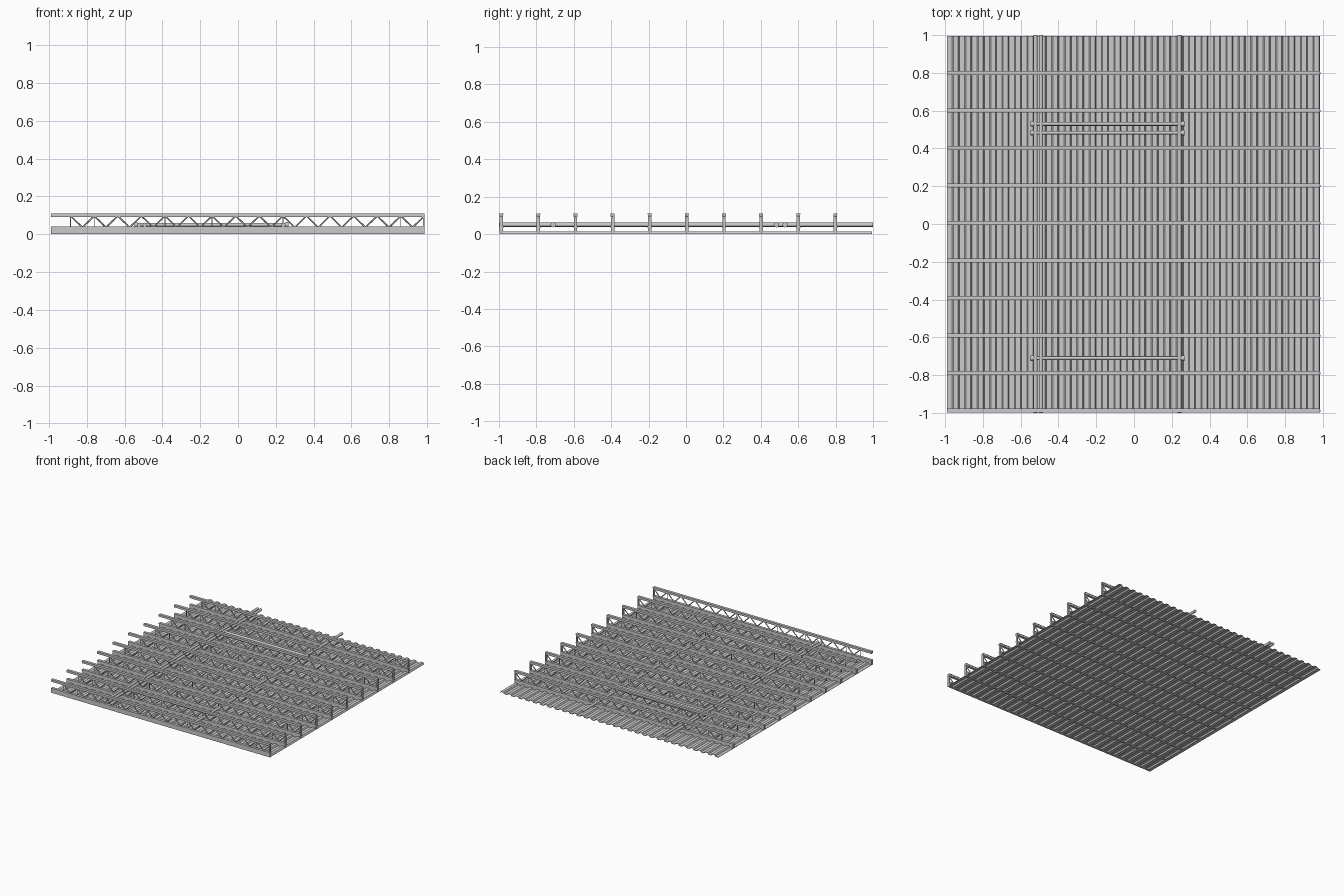
import bpy, bmesh, math
from mathutils import Vector, Matrix

if "Cube" in bpy.data.objects:
    bpy.data.objects.remove(bpy.data.objects["Cube"])

X0, X1 = -0.99, 0.985


def make_object(name, bm):
    bmesh.ops.recalc_face_normals(bm, faces=bm.faces)
    mesh = bpy.data.meshes.new(name)
    bm.to_mesh(mesh)
    bm.free()
    ob = bpy.data.objects.new(name, mesh)
    bpy.context.collection.objects.link(ob)
    return ob


def add_box(bm, lo, hi):
    lo, hi = Vector(lo), Vector(hi)
    m = Matrix.Translation((lo + hi) / 2) @ Matrix.Diagonal((*(hi - lo), 1))
    bmesh.ops.create_cube(bm, size=1, matrix=m)


def add_rod(bm, a, b, r, sides):
    a, b = Vector(a), Vector(b)
    d = b - a
    m = Matrix.Translation((a + b) / 2) @ d.to_track_quat('Z', 'Y').to_matrix().to_4x4()
    bmesh.ops.create_cone(bm, cap_ends=True, segments=sides, radius1=r, radius2=r,
                          depth=d.length, matrix=m)


# Corrugated deck: trapezoid ribs running front to back
ribs = 30
pitch = (X1 - X0) / ribs
top, t = 0.014, 0.003
line = []
for i in range(ribs):
    x = X0 + i * pitch
    line += [(x, t), (x + 0.42 * pitch, t), (x + 0.52 * pitch, top), (x + 0.9 * pitch, top)]
line.append((X1, t))
bm = bmesh.new()
rows = [[bm.verts.new((x, y, z - dz)) for x, z in line]
        for y, dz in ((-0.995, 0), (0.995, 0), (0.995, t), (-0.995, t))]
for k in range(4):
    a, b = rows[k], rows[(k + 1) % 4]
    for i in range(len(line) - 1):
        bm.faces.new((a[i], a[i + 1], b[i + 1], b[i]))
for i in (0, -1):
    bm.faces.new([r[i] for r in rows])
make_object("corrugated_deck", bm)

# Open-web joist: bearing strip, chords, zigzag web and end posts
bm = bmesh.new()
add_box(bm, (X0, -0.009, 0.002), (X1, 0.009, 0.033))
add_box(bm, (X0, -0.011, 0.033), (X1, 0.011, 0.040))
add_box(bm, (X0, -0.011, 0.104), (X1, 0.011, 0.110))
for s in (-1, 1):
    add_box(bm, (X0, s * 0.007 - 0.003, 0.092), (X1, s * 0.007 + 0.003, 0.105))
step = 0.1247
start = -0.885
zt, zb = 0.097, 0.036
for k in range(15):
    x = start + k * step
    add_rod(bm, (x, 0, zt), (x + step / 2, 0, zb), 0.004, 6)
    add_rod(bm, (x + step / 2, 0, zb), (x + step, 0, zt), 0.004, 6)
for k in (0, 1, 4, 6, 9, 14):
    x = start + k * step
    add_rod(bm, (x, 0, zb), (x, 0, zt), 0.0025, 6)
add_box(bm, (X1 - 0.008, -0.009, 0.036), (X1, 0.009, 0.105))
joist = make_object("joist", bm)
joist.location.y = -0.988
for i in range(1, 10):
    ob = bpy.data.objects.new("joist", joist.data)
    ob.location.y = -0.988 + i * 0.1985
    bpy.context.collection.objects.link(ob)


def finish_pipe(ob):
    for p in ob.data.polygons:
        p.use_smooth = len(p.vertices) == 4
    ob.data.set_sharp_from_angle(angle=math.radians(40))


# Long pipes through the joist webs
for x in (-0.522, -0.493, 0.24):
    bm = bmesh.new()
    add_rod(bm, (x, -1, 0.050), (x, 1, 0.050), 0.011, 12)
    finish_pipe(make_object("long_pipe", bm))

# Cross pipes with end collars
for y in (0.53, 0.483, -0.71):
    bm = bmesh.new()
    add_rod(bm, (-0.54, y, 0.050), (0.26, y, 0.050), 0.010, 12)
    for x in (-0.54, 0.26):
        add_rod(bm, (x - 0.008, y, 0.050), (x + 0.008, y, 0.050), 0.014, 12)
    finish_pipe(make_object("cross_pipe", bm))
